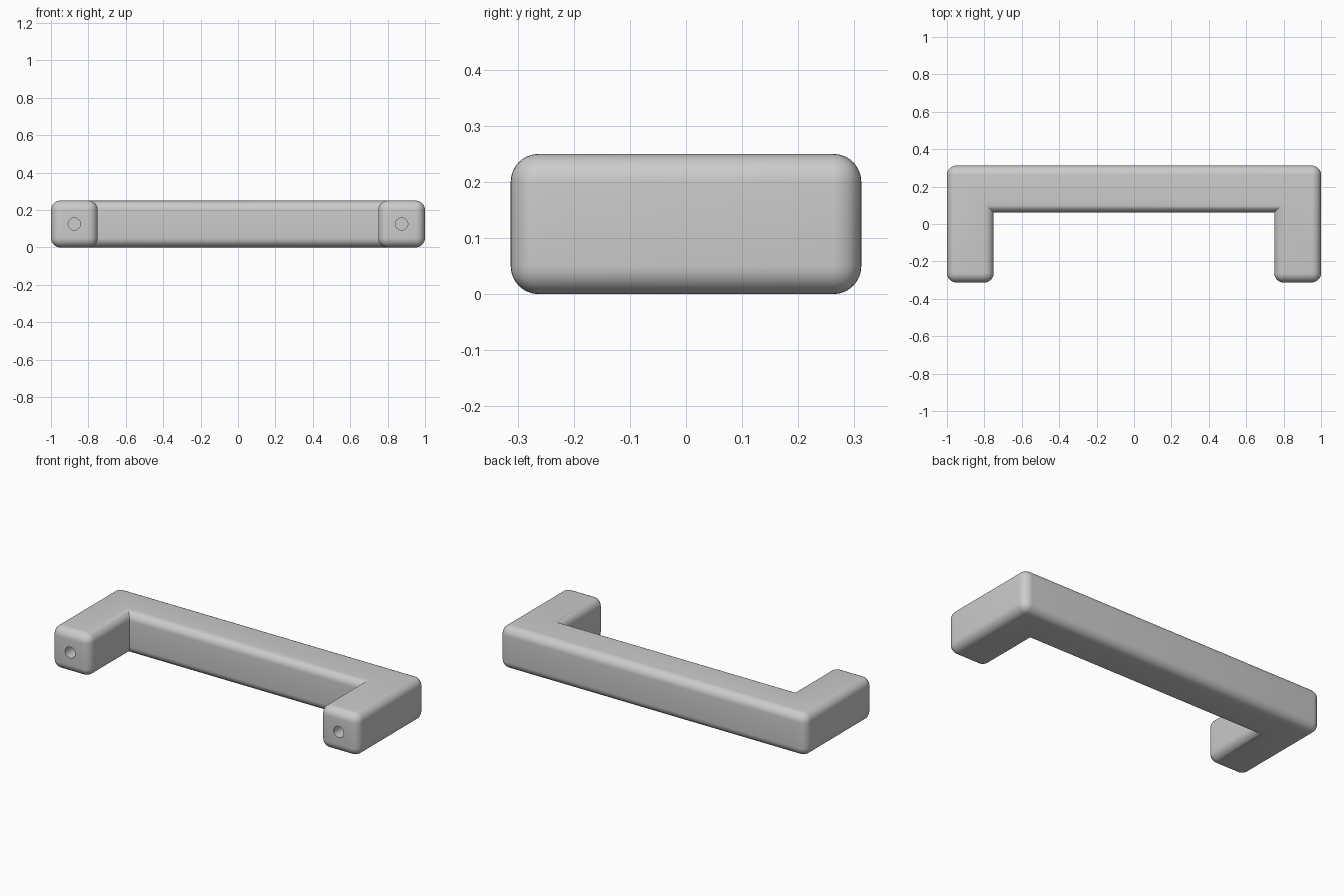
import bpy, bmesh, math
from mathutils import Matrix

cube = bpy.data.objects.get("Cube")
if cube:
    bpy.data.objects.remove(cube, do_unlink=True)

WIDTH, DEPTH, THICK, ROUND = 2.0, 0.625, 0.25, 0.05
HOLE_RADIUS, HOLE_DEPTH = 0.033, 0.25

metal = bpy.data.materials.new("plain grey")
metal.use_nodes = True
grey = (0.6, 0.6, 0.6, 1)
metal.diffuse_color = grey
metal.node_tree.nodes["Principled BSDF"].inputs["Base Color"].default_value = grey


def make_object(name, bm):
    mesh = bpy.data.meshes.new(name)
    bm.to_mesh(mesh)
    bm.free()
    mesh.materials.append(metal)
    obj = bpy.data.objects.new(name, mesh)
    bpy.context.collection.objects.link(obj)
    return obj


# Handle: a U outline extruded upwards, rounded on its outward edges only
x, y = WIDTH / 2, DEPTH / 2
half = [(x, y), (x, -y), (x - THICK, -y), (x - THICK, y - THICK)]
outline = half + [(-px, py) for px, py in reversed(half)]
bm = bmesh.new()
base = bm.faces.new([bm.verts.new((px, py, 0)) for px, py in outline])
grown = bmesh.ops.extrude_face_region(bm, geom=[base])
bmesh.ops.translate(bm, vec=(0, 0, THICK),
                    verts=[g for g in grown["geom"] if isinstance(g, bmesh.types.BMVert)])
bmesh.ops.recalc_face_normals(bm, faces=bm.faces)
bm.normal_update()
bmesh.ops.bevel(bm, geom=[e for e in bm.edges if e.calc_face_angle_signed() > 0],
                offset=ROUND, offset_type='OFFSET', segments=8, profile=0.5,
                affect='EDGES', clamp_overlap=True)
handle = make_object("handle", bm)

# Screw holes bored into the two mounting ends
bm = bmesh.new()
for side in (-1, 1):
    place = (Matrix.Translation((side * (x - THICK / 2), -y, THICK / 2))
             @ Matrix.Rotation(math.pi / 2, 4, 'X'))
    bmesh.ops.create_cone(bm, cap_ends=True, segments=32, radius1=HOLE_RADIUS,
                          radius2=HOLE_RADIUS, depth=HOLE_DEPTH * 2, matrix=place)
cutter = make_object("screw_hole_cutter", bm)
cutter.hide_render = True
cutter.hide_set(True)
cutter.display_type = 'WIRE'

bore = handle.modifiers.new("screw holes", 'BOOLEAN')
bore.operation = 'DIFFERENCE'
bore.solver = 'EXACT'
bore.object = cutter

# Smooth shading with sharp hole rims and inner corners
bpy.ops.object.select_all(action='DESELECT')
handle.select_set(True)
bpy.context.view_layer.objects.active = handle
bpy.ops.object.modifier_apply(modifier=bore.name)
bpy.ops.object.shade_smooth_by_angle(angle=math.radians(30))
bpy.data.objects.remove(cutter, do_unlink=True)
